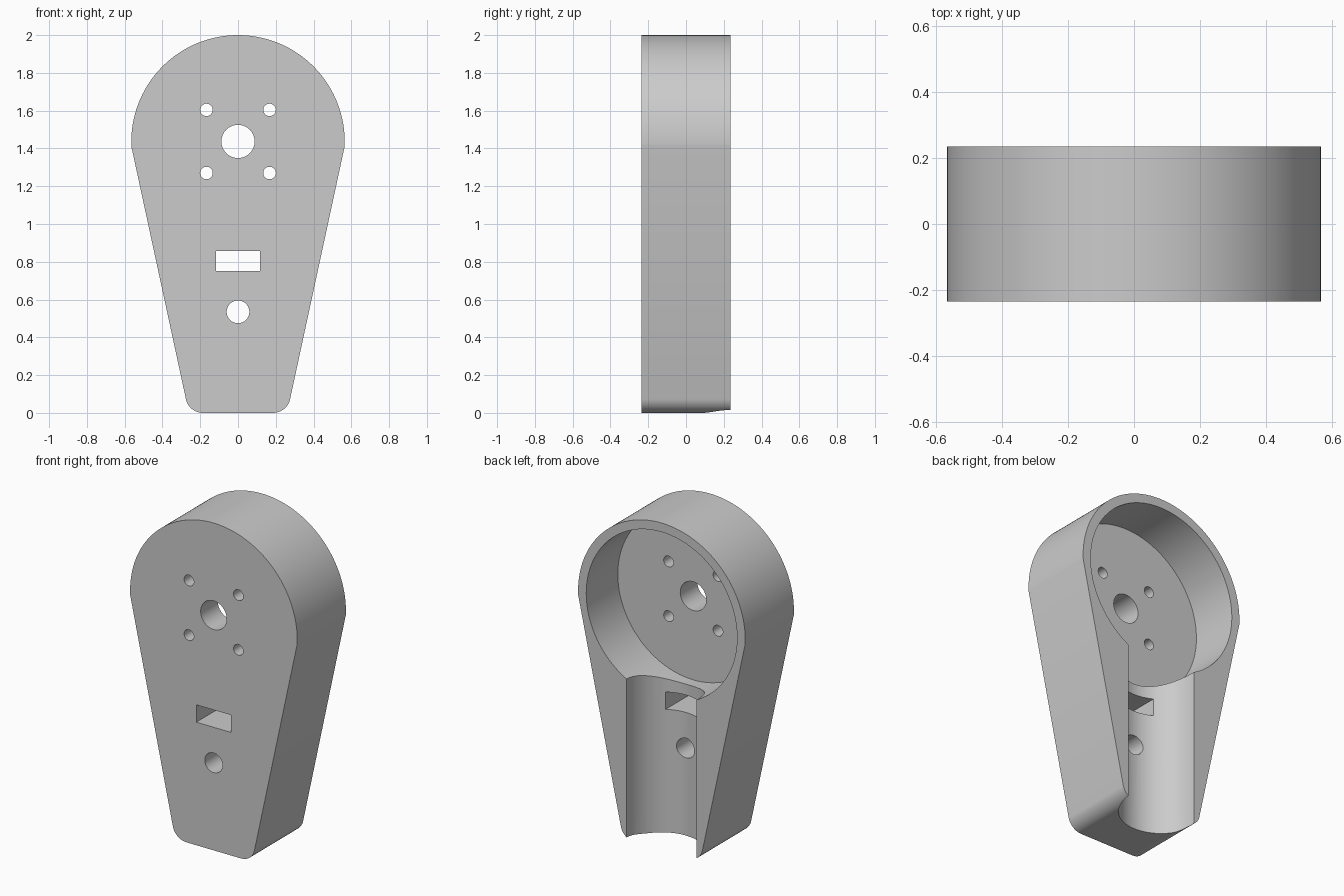
import bpy, bmesh, math
from mathutils import Vector

if "Cube" in bpy.data.objects:
    bpy.data.objects.remove(bpy.data.objects["Cube"])

DEPTH = 0.235            # half thickness
CZ, R = 1.435, 0.565     # centre and radius of the round head

grey = bpy.data.materials.new("light_grey")
grey.diffuse_color = (0.6, 0.6, 0.6, 1)
grey.use_nodes = True
grey.node_tree.nodes["Principled BSDF"].inputs["Base Color"].default_value = grey.diffuse_color


def prism(name, pts, y0, y1):
    """Extrude an (x, z) outline from y0 to y1."""
    bm = bmesh.new()
    face = bm.faces.new([bm.verts.new((x, y0, z)) for x, z in pts])
    ext = bmesh.ops.extrude_face_region(bm, geom=[face])
    bmesh.ops.translate(bm, vec=(0, y1 - y0, 0),
                        verts=[v for v in ext["geom"] if isinstance(v, bmesh.types.BMVert)])
    bmesh.ops.recalc_face_normals(bm, faces=bm.faces)
    mesh = bpy.data.meshes.new(name)
    bm.to_mesh(mesh)
    bm.free()
    mesh.materials.append(grey)
    obj = bpy.data.objects.new(name, mesh)
    bpy.context.collection.objects.link(obj)
    return obj


def arc(cx, cz, r, a0, a1, n):
    return [(cx + r * math.cos(a0 + (a1 - a0) * i / n),
             cz + r * math.sin(a0 + (a1 - a0) * i / n)) for i in range(n + 1)]


def circle(x, z, r, n=48):
    return arc(x, z, r, 0, 2 * math.pi, n)[:-1]


# Body outline: round head, tapered sides, rounded bottom corners
drop = math.asin(0.025 / R)
head = arc(0, CZ, R, -drop, math.pi + drop, 96)
side = Vector(head[0]) - Vector((0.26, 0))
lean = math.atan2(side.x, side.y)
fr = 0.0925
t = fr * math.tan((math.pi / 2 - lean) / 2)
corner = arc(0.26 - t, fr, fr, -math.pi / 2, -lean, 12)
left = [(-x, z) for x, z in reversed(corner)]
body = prism("housing", head + left + corner, -DEPTH, DEPTH)

# Round pocket in the back
cutters = [prism("pocket_cutter", circle(0, CZ, 0.51, 96), -0.07, 0.4)]

# Half-round channel running down to the bottom end
channel = prism("channel_cutter", circle(0, 0, 0.237, 64), -0.1, 1.2)
for v in channel.data.vertices:
    x, y, z = v.co
    v.co = (x, DEPTH + 0.0005 - z, y)
cutters.append(channel)

# Through holes: shaft, four screws, slot and lower hole
cutters.append(prism("shaft_cutter", circle(0, 1.437, 0.088), -0.4, 0.4))
for x in (-0.167, 0.167):
    for z in (1.27, 1.604):
        cutters.append(prism("screw_cutter", circle(x, z, 0.033, 32), -0.4, 0.4))
cutters.append(prism("slot_cutter", [(-0.117, 0.752), (0.117, 0.752),
                                     (0.117, 0.858), (-0.117, 0.858)], -0.4, 0.4))
cutters.append(prism("lower_hole_cutter", circle(0, 0.535, 0.06), -0.4, 0.4))

# Cut everything out of the housing
bpy.context.view_layer.objects.active = body
body.select_set(True)
for c in cutters:
    bm = bmesh.new()
    bm.from_mesh(c.data)
    bmesh.ops.recalc_face_normals(bm, faces=bm.faces)
    bm.to_mesh(c.data)
    bm.free()
    mod = body.modifiers.new("cut", "BOOLEAN")
    mod.operation = "DIFFERENCE"
    mod.solver = "EXACT"
    mod.object = c
    bpy.ops.object.modifier_apply(modifier=mod.name)
    bpy.data.objects.remove(c)

bpy.ops.object.shade_smooth_by_angle(angle=math.radians(30))
